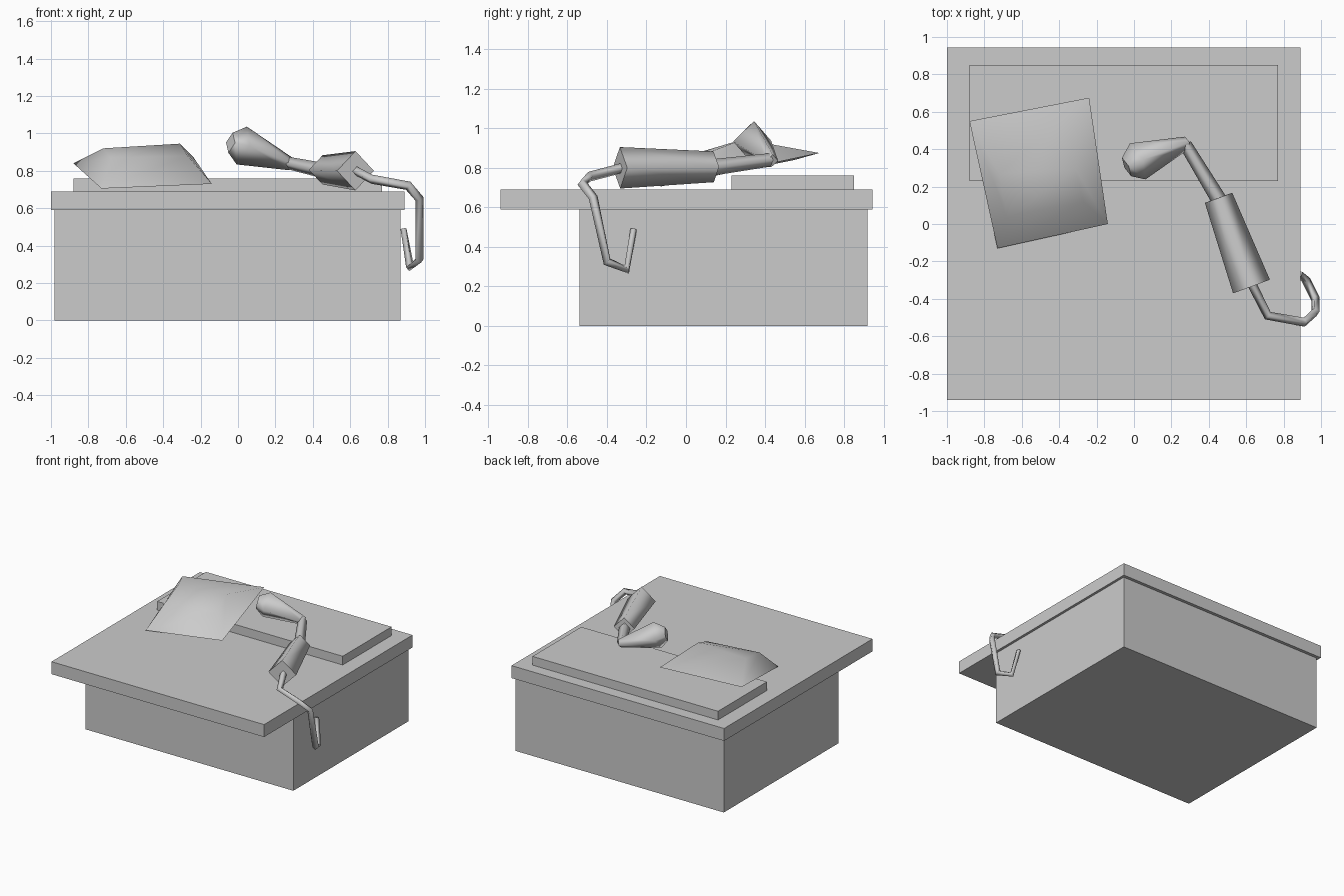
import bpy, bmesh
from mathutils import Vector

cube = bpy.data.objects.get("Cube")
if cube:
    bpy.data.objects.remove(cube, do_unlink=True)

# Single plain grey
grey = bpy.data.materials.new("plain_grey")
grey.use_nodes = True
colour = (0.6, 0.6, 0.6, 1)
grey.diffuse_color = colour
grey.node_tree.nodes["Principled BSDF"].inputs["Base Color"].default_value = colour


def finish(name, bm):
    bmesh.ops.recalc_face_normals(bm, faces=bm.faces[:])
    mesh = bpy.data.meshes.new(name)
    bm.to_mesh(mesh)
    bm.free()
    mesh.materials.append(grey)
    obj = bpy.data.objects.new(name, mesh)
    bpy.context.collection.objects.link(obj)
    return obj


def box(name, low, high):
    low, high = Vector(low), Vector(high)
    bm = bmesh.new()
    bmesh.ops.create_cube(bm, size=1)
    bmesh.ops.scale(bm, vec=high - low, verts=bm.verts[:])
    bmesh.ops.translate(bm, vec=(low + high) / 2, verts=bm.verts[:])
    return finish(name, bm)


def bridge(bm, lower, upper):
    n = len(lower)
    for i in range(n):
        j = (i + 1) % n
        bm.faces.new((lower[i], lower[j], upper[j], upper[i])).smooth = True


def sharp_cap(bm, ring):
    face = bm.faces.new(ring)
    for edge in face.edges:
        edge.smooth = False


def tube(name, stations):
    """Four-sided smooth tube through (x, y, z, radius) stations, corner upward."""
    points = [Vector(s[:3]) for s in stations]
    bm = bmesh.new()
    rings = []
    up = Vector((0, 0, 1))
    last = len(points) - 1
    for i, p in enumerate(points):
        ahead = (points[min(i + 1, last)] - points[max(i, 1) - 1 if i == last else i]).normalized()
        behind = (p - points[i - 1]).normalized() if i else ahead
        along = (ahead + behind).normalized()
        up = (up - along * up.dot(along)).normalized()
        side = along.cross(up)
        r = stations[i][3]
        rings.append([bm.verts.new(p + d * r) for d in (up, side, -up, -side)])
    for a, b in zip(rings, rings[1:]):
        bridge(bm, a, b)
    sharp_cap(bm, rings[0])
    sharp_cap(bm, rings[-1])
    return finish(name, bm)


# Cabinet, overhanging top and raised back panel
box("cabinet_body", (-0.98, -0.54, 0), (0.87, 0.92, 0.59))
box("table_top", (-1, -0.94, 0.59), (0.89, 0.945, 0.69))
box("raised_panel", (-0.88, 0.23, 0.69), (0.77, 0.85, 0.76))

# Tilted soft cushion: outer rim with a smaller raised crown
rim = [(-0.73, -0.13, 0.705), (-0.14, 0, 0.73), (-0.24, 0.675, 0.875), (-0.88, 0.55, 0.84)]
crown = [(-0.68, 0.04, 0.87), (-0.27, 0.12, 0.88), (-0.31, 0.29, 0.945), (-0.72, 0.27, 0.92)]
bm = bmesh.new()
rim_verts = [bm.verts.new(p) for p in rim]
crown_verts = [bm.verts.new(p) for p in crown]
bridge(bm, rim_verts, crown_verts)
bm.faces.new(crown_verts).smooth = True
sharp_cap(bm, rim_verts)
finish("cushion", bm)

# Hand tool: thick grip, thin neck, flared head and trailing cord
tube("tool_grip", [(0.628, -0.334, 0.80, 0.105), (0.452, 0.14, 0.805, 0.078)])
tube("tool_neck", [(0.46, 0.12, 0.80, 0.042), (0.275, 0.425, 0.84, 0.034)])
tube("tool_head", [(0.285, 0.435, 0.835, 0.034), (0.02, 0.335, 0.935, 0.105),
                   (-0.04, 0.305, 0.95, 0.055)])
tube("tool_cord", [(0.63, -0.32, 0.80, 0.025), (0.715, -0.49, 0.755, 0.025),
                   (0.91, -0.525, 0.72, 0.025), (0.97, -0.47, 0.65, 0.024),
                   (0.97, -0.40, 0.325, 0.024), (0.92, -0.30, 0.285, 0.024),
                   (0.885, -0.265, 0.49, 0.018)])
